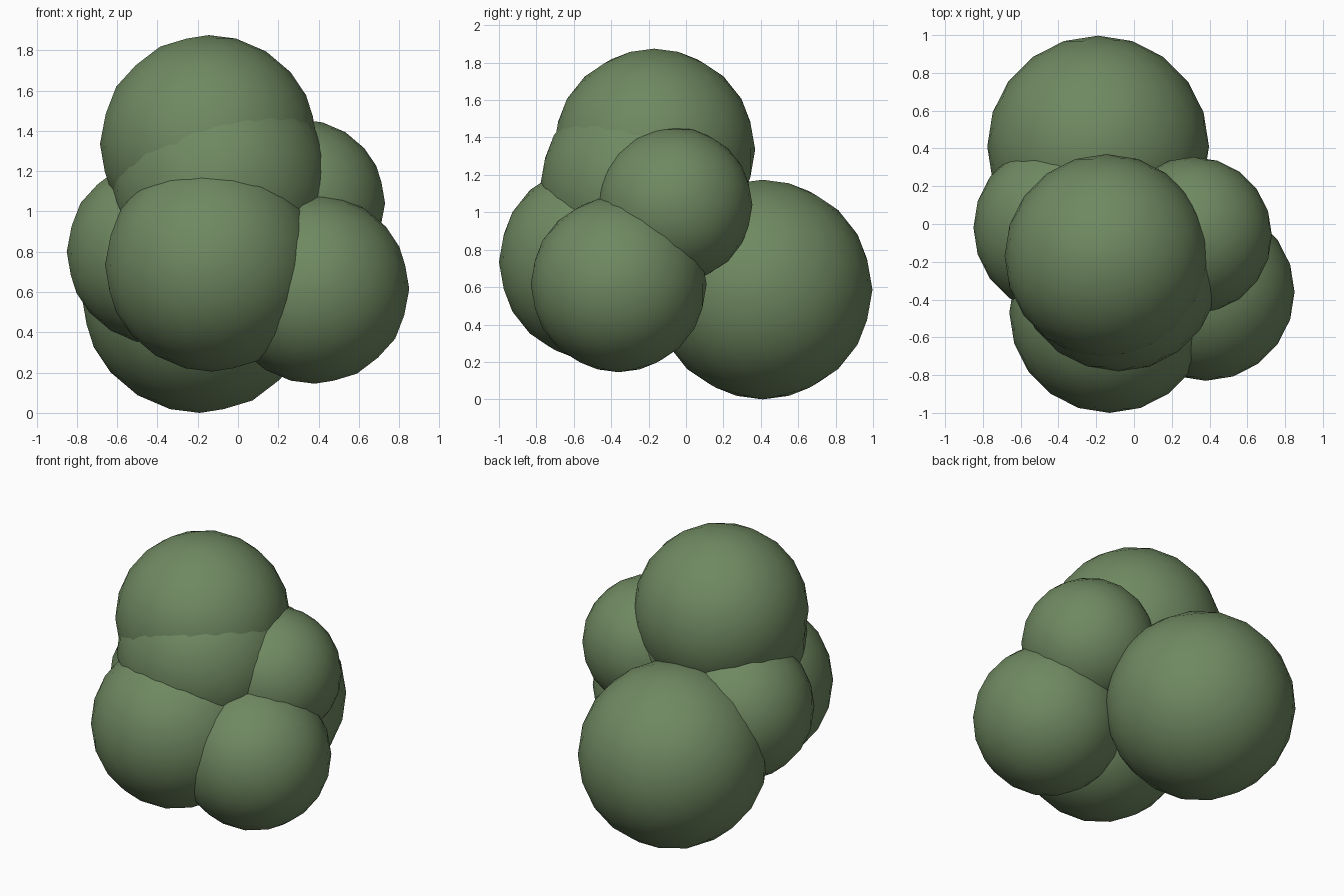
import bpy

if "Cube" in bpy.data.objects:
    bpy.data.objects.remove(bpy.data.objects["Cube"])

# Leaf colour
leaf = bpy.data.materials.new("leaf_green")
leaf.diffuse_color = (0.16, 0.25, 0.12, 1)
leaf.use_nodes = True
leaf.node_tree.nodes["Principled BSDF"].inputs["Base Color"].default_value = leaf.diffuse_color


def clump(name, centre, radius):
    """One smooth-shaded ball of foliage."""
    bpy.ops.mesh.primitive_ico_sphere_add(subdivisions=3, radius=radius, location=centre)
    ob = bpy.context.object
    ob.name = name
    ob.data.materials.append(leaf)
    bpy.ops.object.shade_smooth()


# Overlapping clumps that make up the bush
for name, centre, radius in [
    ("back_clump", (-0.19, 0.41, 0.587), 0.587),
    ("top_clump", (-0.145, -0.17, 1.335), 0.54),
    ("upper_front_clump", (-0.085, -0.24, 1.14), 0.54),
    ("front_clump", (-0.13, -0.47, 0.735), 0.53),
    ("right_clump", (0.38, -0.36, 0.615), 0.47),
    ("upper_right_clump", (0.315, -0.06, 1.04), 0.415),
    ("left_clump", (-0.39, -0.02, 0.80), 0.46),
]:
    clump(name, centre, radius)
